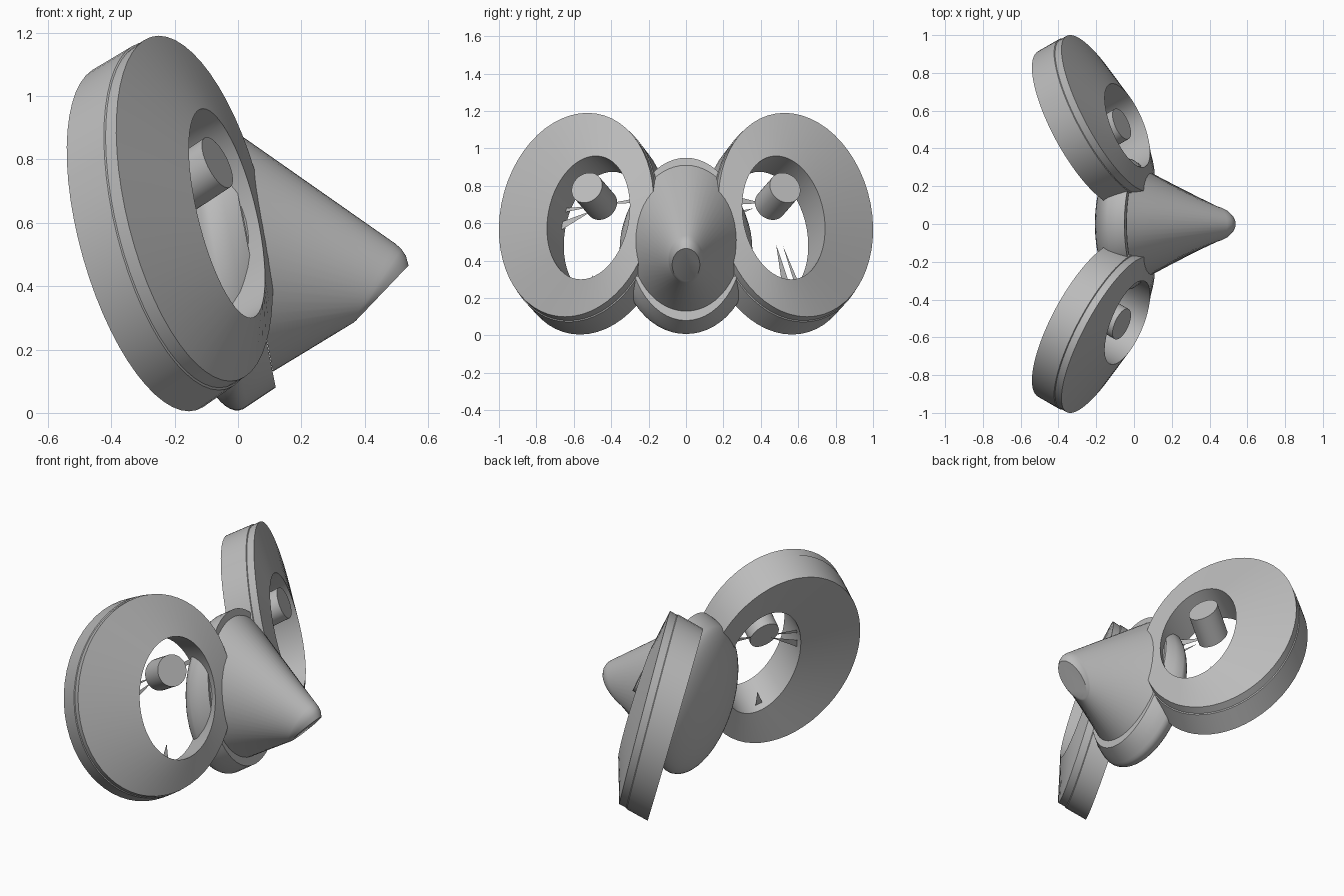
import bpy, bmesh
from math import sin, cos, pi, radians
from mathutils import Vector as V

old = bpy.data.objects.get("Cube")
if old:
    bpy.data.objects.remove(old, do_unlink=True)

grey = bpy.data.materials.new("plain grey")
grey.use_nodes = True
COLOUR = (0.5, 0.5, 0.5, 1)
grey.diffuse_color = COLOUR
grey.node_tree.nodes["Principled BSDF"].inputs["Base Color"].default_value = COLOUR


def finish(name, bm, smooth=True):
    if smooth:
        bmesh.ops.recalc_face_normals(bm, faces=bm.faces)
    mesh = bpy.data.meshes.new(name)
    bm.to_mesh(mesh)
    bm.free()
    mesh.materials.append(grey)
    ob = bpy.data.objects.new(name, mesh)
    bpy.context.collection.objects.link(ob)
    if smooth:
        bpy.ops.object.select_all(action='DESELECT')
        ob.select_set(True)
        bpy.context.view_layer.objects.active = ob
        bpy.ops.object.shade_smooth_by_angle(angle=radians(30))
    return ob


def loft(name, sections, side=1, closed=False, n=56):
    """Skin elliptical sections (centre, half axis u, half axis v)."""
    bm = bmesh.new()
    loops = []
    for c, u, v in sections:
        loop = []
        for i in range(n):
            a = 2 * pi * i / n
            p = c + u * cos(a) + v * sin(a)
            loop.append(bm.verts.new((p.x, p.y * side, p.z)))
        loops.append(loop)
    pairs = list(zip(loops, loops[1:]))
    if closed:
        pairs.append((loops[-1], loops[0]))
    for a, b in pairs:
        for i in range(n):
            j = (i + 1) % n
            bm.faces.new((a[i], a[j], b[j], b[i]))
    if not closed:
        bm.faces.new(loops[0])
        bm.faces.new(loops[-1])
    return finish(name, bm)


# Central pod: slanted front rim, widening wall, domed back
rim_c, rim_u, rim_v = V((.034, 0, .515)), V((0, .308, 0)), V((-.085, 0, .435))
wall, dome = V((-.09, 0, -.06)), V((-.125, 0, -.105))
belly_u = V((0, .355, 0))
pod = [(rim_c, rim_u, rim_v), (rim_c + wall * .5, rim_u.lerp(belly_u, .7), rim_v)]
for i in range(16):
    t = i / 16 * pi / 2
    pod.append((rim_c + wall + dome * sin(t), belly_u * cos(t), rim_v * cos(t)))
pod.append((rim_c + wall + dome, belly_u * .02, rim_v * .02))
loft("central_pod", pod)


# Nose cone with an obliquely cut, rounded tip
def upright(top, bottom, half_width):
    t, b = V((top[0], 0, top[1])), V((bottom[0], 0, bottom[1]))
    return (t + b) / 2, V((0, half_width, 0)), (t - b) / 2


loft("nose_cone", [
    upright((-.04, .91), (.11, .13), .298),
    upright((.495, .535), (.36, .282), .095),
    upright((.515, .518), (.362, .283), .091),
    upright((.53, .495), (.366, .286), .085),
    upright((.538, .465), (.372, .291), .074)])

# Tilted ring dimensions
face_c, face_u, face_v = V((-.137, .587, .645)), V((-.22, .409, 0)), V((-.113, -.06, .545))
back_c, back_v = V((-.285, .507, .55)), V((-.13, -.06, .545))
depth = back_c - face_c
hole_c, hole_u, hole_v = V((-.035, .522, .63)), V((-.094, .218, 0)), V((-.075, -.04, .33))
hole_back_c, hole_back_v = V((-.205, .432, .54)), V((-.085, -.04, .335))

# Hub dimensions
hub_axis = V((.83, .37, .415)).normalized()
hub_front = V((-.065, .53, .79))
hub_back = hub_front + V((-.14, -.08, -.092))
hub_u = hub_axis.cross(V((0, 0, 1))).normalized() * .088
hub_v = hub_u.cross(hub_axis)

# Blade placement on each side: angle, half spread, reach toward the hub
left_blades = [(-76, 6, .55), (-60, 3, .5), (150, 5, .8), (166, 3, .6)]
right_blades = [(5, 4, .8), (20, 2, .9), (150, 3, .8), (-80, 5, .2)]

for side, label, blades in ((1, "left", left_blades), (-1, "right", right_blades)):
    # Ring with a small step behind the front lip
    loft(label + "_ring", [
        (face_c, face_u, face_v),
        (face_c + depth * .23, face_u * .998, face_v * .998),
        (face_c + depth * .25, face_u * 1.008, face_v * 1.008),
        (back_c, face_u, back_v),
        (hole_back_c, hole_u, hole_back_v),
        (hole_c, hole_u, hole_v)], side, closed=True)

    loft(label + "_hub", [(hub_front, hub_u, hub_v), (hub_back, hub_u, hub_v)], side, n=40)

    # Thin pointed blades between the hole wall and the hub
    bm = bmesh.new()
    wall_c = hole_c.lerp(hole_back_c, .8)
    for angle, spread, reach in blades:
        points = [wall_c + hole_u * cos(radians(a)) + hole_v * sin(radians(a))
                  for a in (angle - spread, angle + spread)]
        points.append(points[0].lerp(hub_back, reach))
        bm.faces.new([bm.verts.new((p.x, p.y * side, p.z)) for p in points])
    finish(label + "_blades", bm, smooth=False)
